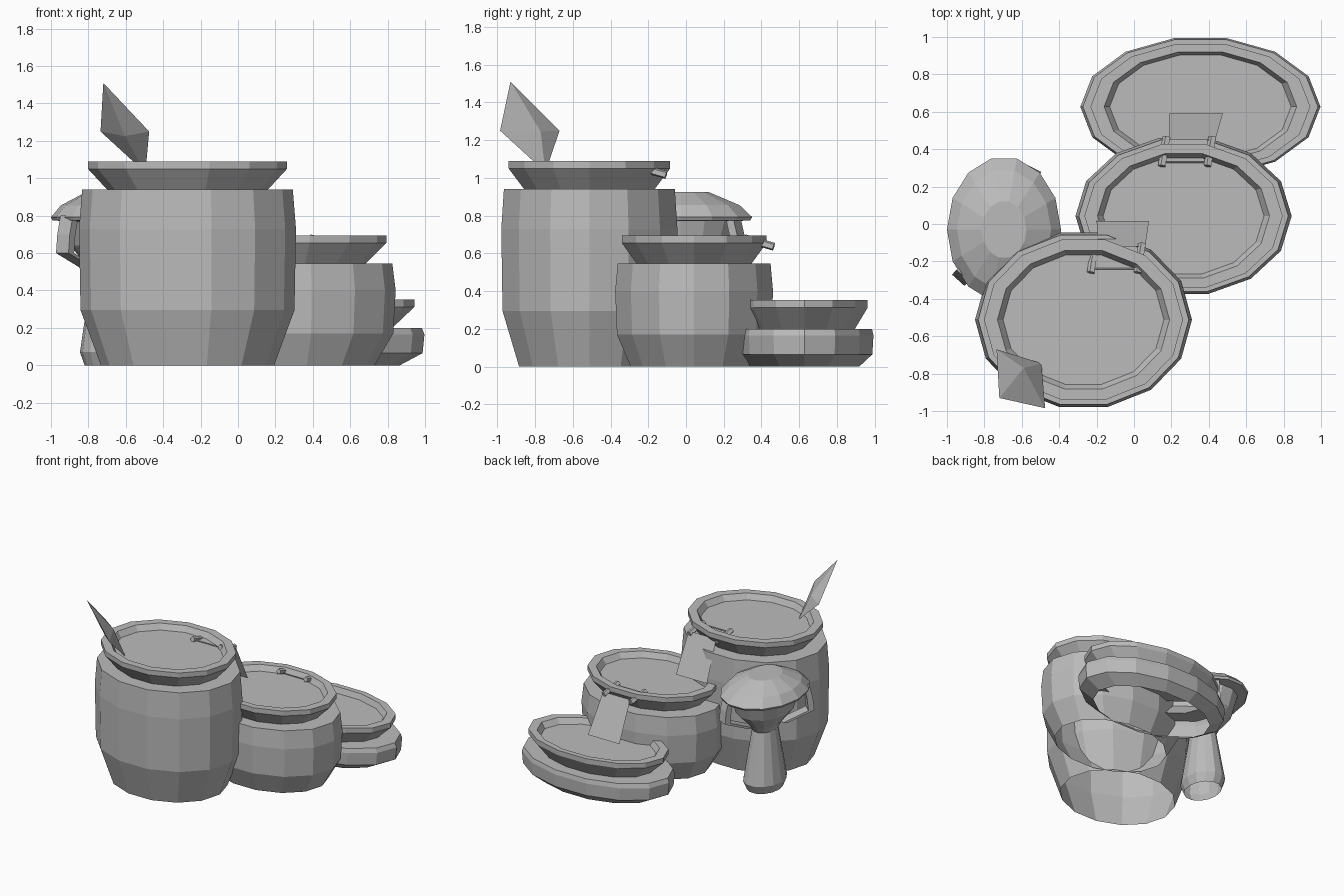
import bpy, bmesh, math
from mathutils import Vector

cube = bpy.data.objects.get("Cube")
if cube:
    bpy.data.objects.remove(cube)

grey = bpy.data.materials.new("stone_grey")
grey.use_nodes = True
grey.diffuse_color = (0.5, 0.5, 0.5, 1)
grey.node_tree.nodes["Principled BSDF"].inputs["Base Color"].default_value = (0.5, 0.5, 0.5, 1)


def finish(name, bm):
    bmesh.ops.recalc_face_normals(bm, faces=bm.faces)
    mesh = bpy.data.meshes.new(name)
    bm.to_mesh(mesh)
    bm.free()
    mesh.materials.append(grey)
    obj = bpy.data.objects.new(name, mesh)
    bpy.context.collection.objects.link(obj)


def bridge(bm, rings, base=True):
    """Join rings of equal length, cap the last and optionally the first."""
    n = len(rings[0])
    for a, b in zip(rings, rings[1:]):
        for i in range(n):
            j = (i + 1) % n
            bm.faces.new((a[i], a[j], b[j], b[i]))
    if base:
        bm.faces.new(rings[0][::-1])
    bm.faces.new(rings[-1])


def lathe(name, centre, ratio, profile, base=False):
    """Turned shape with an elliptical plan; profile holds (x radius, z)."""
    bm = bmesh.new()
    sides = 14
    turn = 2 * math.pi / sides
    rings = [[bm.verts.new((centre[0] + r * math.cos(i * turn),
                            centre[1] + r * ratio * math.sin(i * turn), z))
              for i in range(sides)] for r, z in profile]
    bridge(bm, rings, base)
    finish(name, bm)


def rod(name, start, end, radius, sides):
    """Straight bar between two points."""
    start, end = Vector(start), Vector(end)
    turn = (end - start).to_track_quat('Z', 'Y')
    bm = bmesh.new()
    rings = []
    for p in (start, end):
        rings.append([bm.verts.new(p + turn @ Vector((
            radius * math.cos(2 * math.pi * i / sides),
            radius * math.sin(2 * math.pi * i / sides), 0))) for i in range(sides)])
    bridge(bm, rings)
    finish(name, bm)


def sheet(name, points, faces):
    """Surface from a few corner points."""
    bm = bmesh.new()
    v = [bm.verts.new(p) for p in points]
    for f in faces:
        bm.faces.new([v[i] for i in f])
    finish(name, bm)


def pot(name, centre, ratio, body, neck, rim, inner, shoulder, top):
    """Open-bottomed body, narrow neck, flared flat rim and a sunken filling."""
    lathe(name, centre, ratio,
          body + [(neck, shoulder), (rim, top - 0.04), (rim, top),
                  (inner, top), (inner - 0.03, top - 0.045)])


# Three pots
pot("large_pot", (-0.27, -0.512), 0.825,
    [(0.463, 0), (0.572, 0.295), (0.58, 0.73), (0.563, 0.94)],
    0.43, 0.532, 0.46, 0.94, 1.09)
pot("middle_pot", (0.265, 0.043), 0.742,
    [(0.465, 0), (0.565, 0.17), (0.578, 0.4), (0.56, 0.545)],
    0.42, 0.53, 0.46, 0.545, 0.695)
pot("low_pot", (0.355, 0.627), 0.585,
    [(0.51, 0), (0.632, 0.065), (0.642, 0.165), (0.628, 0.2)],
    0.47, 0.588, 0.515, 0.2, 0.352)


# Hanging tags held by pegs over the back rims
def tag(name, top_x, bottom_x, y, z, drop, out):
    sheet(name + "_tag",
          [(top_x[0], y, z), (top_x[1], y, z),
           (bottom_x[1], y + out, z - drop), (bottom_x[0], y + out, z - drop)],
          [(0, 1, 2, 3)])
    ends = []
    for side, x in zip(("right", "left"), top_x):
        inner = (x - 0.04, y - 0.14, z + 0.03)
        rod(f"{name}_{side}_peg", inner, (x - 0.015, y + 0.015, z - 0.015), 0.022, 5)
        ends.append((inner[0], y - 0.12, z + 0.02))
    rod(name + "_cord", ends[0], ends[1], 0.004, 4)


tag("large_pot", (-0.19, 0.06), (-0.2, 0.08), -0.12, 1.03, 0.31, 0.135)
tag("middle_pot", (0.19, 0.435), (0.19, 0.475), 0.45, 0.65, 0.31, 0.14)

# Diamond paddle standing in the large pot, ridged on both sides
rim_loop = ((2, 3), (3, 4), (4, 5), (5, 2))
sheet("paddle",
      [(-0.59, -0.77, 1.245), (-0.605, -0.86, 1.225), (-0.72, -0.93, 1.51),
       (-0.735, -0.67, 1.25), (-0.495, -0.745, 1.03), (-0.475, -0.985, 1.25)],
      [(0, a, b) for a, b in rim_loop] + [(1, b, a) for a, b in rim_loop])

# Covered urn: foot and bowl, then the domed lid
urn = (-0.695, -0.03)
lathe("urn_bowl", urn, 1.28,
      [(0.125, 0), (0.15, 0.07), (0.09, 0.48), (0.115, 0.53), (0.2, 0.64), (0.235, 0.78)])
lathe("urn_lid", urn, 1.28,
      [(0.23, 0.77), (0.297, 0.775), (0.305, 0.792), (0.252, 0.855), (0.12, 0.925)], True)

# Urn handles, swept flat strips
for side, (dx, dy) in (("back", (0.436, 0.9)), ("front", (-0.67, -0.742))):
    out, across = Vector((dx, dy, 0)), Vector((-dy, dx, 0))
    bm = bmesh.new()
    rings = []
    for r, z in ((0.33, 0.8), (0.355, 0.7), (0.365, 0.6), (0.17, 0.52)):
        p = Vector((*urn, z)) + out * r
        rings.append([bm.verts.new(p + across * (0.045 * a) - out * (0.045 * b))
                      for a, b in ((-1, 0), (1, 0), (1, 1), (-1, 1))])
    bridge(bm, rings)
    finish(f"urn_{side}_handle", bm)
